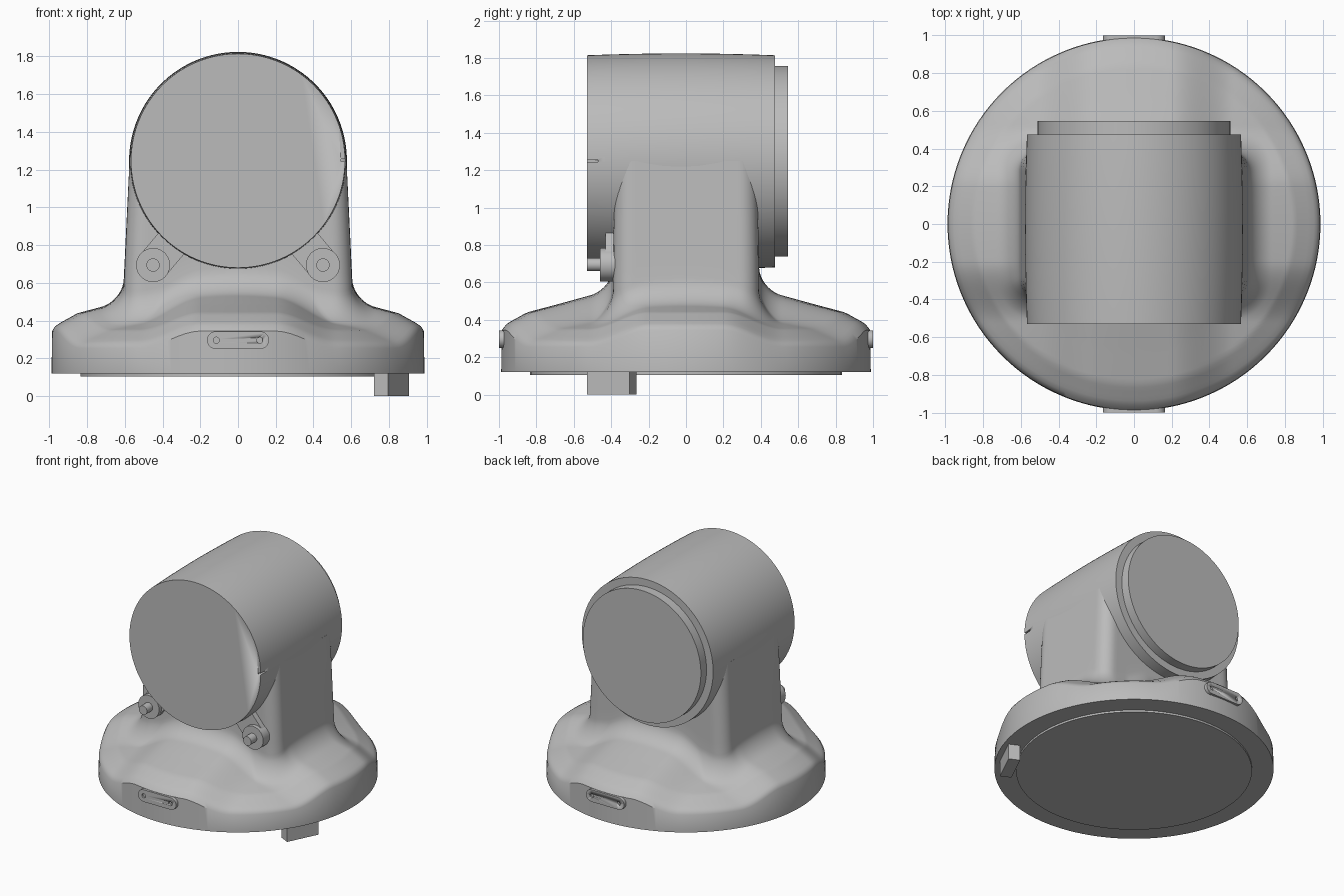
import bpy, bmesh, math
from mathutils import Vector

if "Cube" in bpy.data.objects:
    bpy.data.objects.remove(bpy.data.objects["Cube"])

grey = bpy.data.materials.new("plain grey")
grey.use_nodes = True
grey.diffuse_color = (0.5, 0.5, 0.5, 1)
grey.node_tree.nodes["Principled BSDF"].inputs["Base Color"].default_value = grey.diffuse_color


def loft(name, rings):
    """Skin a stack of equal-length rings and cap both ends."""
    bm = bmesh.new()
    loops = [[bm.verts.new(p) for p in ring] for ring in rings]
    n = len(loops[0])
    for a, b in zip(loops, loops[1:]):
        for i in range(n):
            j = (i + 1) % n
            bm.faces.new((a[i], a[j], b[j], b[i]))
    bm.faces.new(loops[0])
    bm.faces.new(loops[-1])
    bmesh.ops.recalc_face_normals(bm, faces=bm.faces)
    mesh = bpy.data.meshes.new(name)
    bm.to_mesh(mesh)
    bm.free()
    obj = bpy.data.objects.new(name, mesh)
    bpy.context.collection.objects.link(obj)
    mesh.materials.append(grey)
    bpy.ops.object.select_all(action='DESELECT')
    obj.select_set(True)
    bpy.context.view_layer.objects.active = obj
    bpy.ops.object.shade_smooth_by_angle(angle=math.radians(35))
    return obj


def circle(n):
    return [(math.cos(2 * math.pi * i / n), math.sin(2 * math.pi * i / n)) for i in range(n)]


def lathe_y(name, profile, x=0, z=0, n=48):
    """Turned part along y; profile holds (radius, y)."""
    return loft(name, [[(x + r * c, y, z + r * s) for c, s in circle(n)] for r, y in profile])


def extrude_y(name, outline, y0, y1):
    return loft(name, [[(x, y, z) for x, z in outline] for y in (y0, y1)])


def slot(a, b, r, n=16):
    """Outline of a round-ended bar from a to b."""
    a, b = Vector(a), Vector(b)
    d = b - a
    start = math.atan2(d.y, d.x) - math.pi / 2
    pts = []
    for k, centre in enumerate((b, a)):
        for i in range(n + 1):
            t = start + math.pi * (k + i / n)
            pts.append((centre.x + r * math.cos(t), centre.y + r * math.sin(t)))
    return pts


def cut(target, cutter):
    cutter.hide_render = True
    cutter.hide_viewport = True
    cutter.display_type = 'WIRE'
    mod = target.modifiers.new("cut", 'BOOLEAN')
    mod.operation = 'DIFFERENCE'
    mod.object = cutter


# Base housing: rectangular neck flowing into a round four-lobed skirt
HALF_X, HALF_Y, CORNER, RIM, FILLET = 0.605, 0.39, 0.1, 0.985, 0.12
RIDGE = [(0.39, 0.565), (0.68, 0.485), (0.85, 0.44), (0.94, 0.39), (0.97, 0.37), (RIM, 0.345)]


def neck_distance(x, y):
    qx, qy = abs(x) - HALF_X + CORNER, abs(y) - HALF_Y + CORNER
    return math.hypot(max(qx, 0), max(qy, 0)) + min(max(qx, qy), 0) - CORNER


def neck_radius(c, s):
    lo, hi = 0, RIM
    for _ in range(30):
        mid = (lo + hi) / 2
        if neck_distance(mid * c, mid * s) < 0:
            lo = mid
        else:
            hi = mid
    return lo


def lobe(v):
    t = min(max((abs(v) - 0.2) / 0.32, 0), 1)
    return 1 - t * t * (3 - 2 * t)


def skirt_height(x, y):
    r = math.hypot(x, y)
    z = RIDGE[-1][1]
    for (r0, z0), (r1, z1) in zip(RIDGE, RIDGE[1:]):
        if r <= r1:
            z = z0 + (z1 - z0) * (r - r0) / (r1 - r0)
            break
    z -= 0.09 * (1 - max(lobe(x), lobe(y)))
    gap = FILLET - min(max(neck_distance(x, y), 0), FILLET)
    return z + FILLET - math.sqrt(FILLET ** 2 - gap ** 2)


dirs = circle(240)
radii = [neck_radius(c, s) for c, s in dirs]
foot = [skirt_height(r * c, r * s) for r, (c, s) in zip(radii, dirs)]
TOP = 1.25
rings = []
for k in range(9):
    t = k / 8
    shrink = 0.95 + 0.05 * t
    rings.append([(r * c * shrink, r * s * (0.98 + 0.02 * t), TOP + (f - TOP) * t)
                  for r, f, (c, s) in zip(radii, foot, dirs)])
STEPS = 34
for k in range(1, STEPS + 1):
    u = (k / STEPS) ** 1.4
    ring = []
    for r, (c, s) in zip(radii, dirs):
        q = r + (RIM - r) * u
        ring.append((q * c, q * s, skirt_height(q * c, q * s)))
    rings.append(ring)
rings.append([(0.988 * c, 0.988 * s, 0.12) for c, s in dirs])
loft("base_housing", rings)

# Underside disc
loft("underside_disc", [[(0.835 * c, 0.835 * s, z) for c, s in circle(96)] for z in (0.105, 0.125)])

# Locating block under the rim, set along the tangent
angle = math.radians(-26)
out = Vector((math.cos(angle), math.sin(angle)))
side = Vector((-out.y, out.x))
corners = [out * (0.905 + i * 0.042) + side * j * 0.127 for i, j in ((-1, -1), (1, -1), (1, 1), (-1, 1))]
loft("locating_block", [[(p.x, p.y, z) for p in corners] for z in (0, 0.13)])

# Horizontal barrel with a slight swell and a stepped rear cap
AXIS = 1.2475
bulge = [(0.567 + 0.01 * (1 - (k / 5 - 1) ** 2), -0.53 + 1.005 * k / 10) for k in range(11)]
barrel = lathe_y("barrel", bulge, z=AXIS, n=128)
lathe_y("rear_cap", [(0.51, 0.45), (0.51, 0.545)], z=AXIS, n=128)

# Index slit at the front edge of the barrel
slit = [(0.545, 1.244), (0.6, 1.244), (0.6, 1.256), (0.545, 1.256)]
cut(barrel, extrude_y("slit_cutter", slit, -0.6, -0.47))

# Clamp lugs with pins at the front
for label, m in (("left", 1), ("right", -1)):
    x, z = 0.45 * m, 0.695
    extrude_y(label + "_lug_arm", slot((x, z), (x - 0.11 * m, z + 0.13), 0.088), -0.43, -0.36)
    lathe_y(label + "_lug_boss", [(0.09, -0.36), (0.09, -0.46)], x, z)
    lathe_y(label + "_lug_pin", [(0.035, -0.4), (0.035, -0.53)], x, z, 32)

# Name plates with screw holes, front and back of the rim
for label, m in (("front", -1), ("back", 1)):
    plate = extrude_y(label + "_plate", slot((-0.117, 0.297), (0.117, 0.297), 0.047), 0.95 * m, m)
    for end, x in (("left", 0.115), ("right", -0.115)):
        hole = lathe_y(label + "_" + end + "_hole_cutter", [(0.016, 0.985 * m), (0.016, 1.05 * m)], x, 0.297, 24)
        cut(plate, hole)
